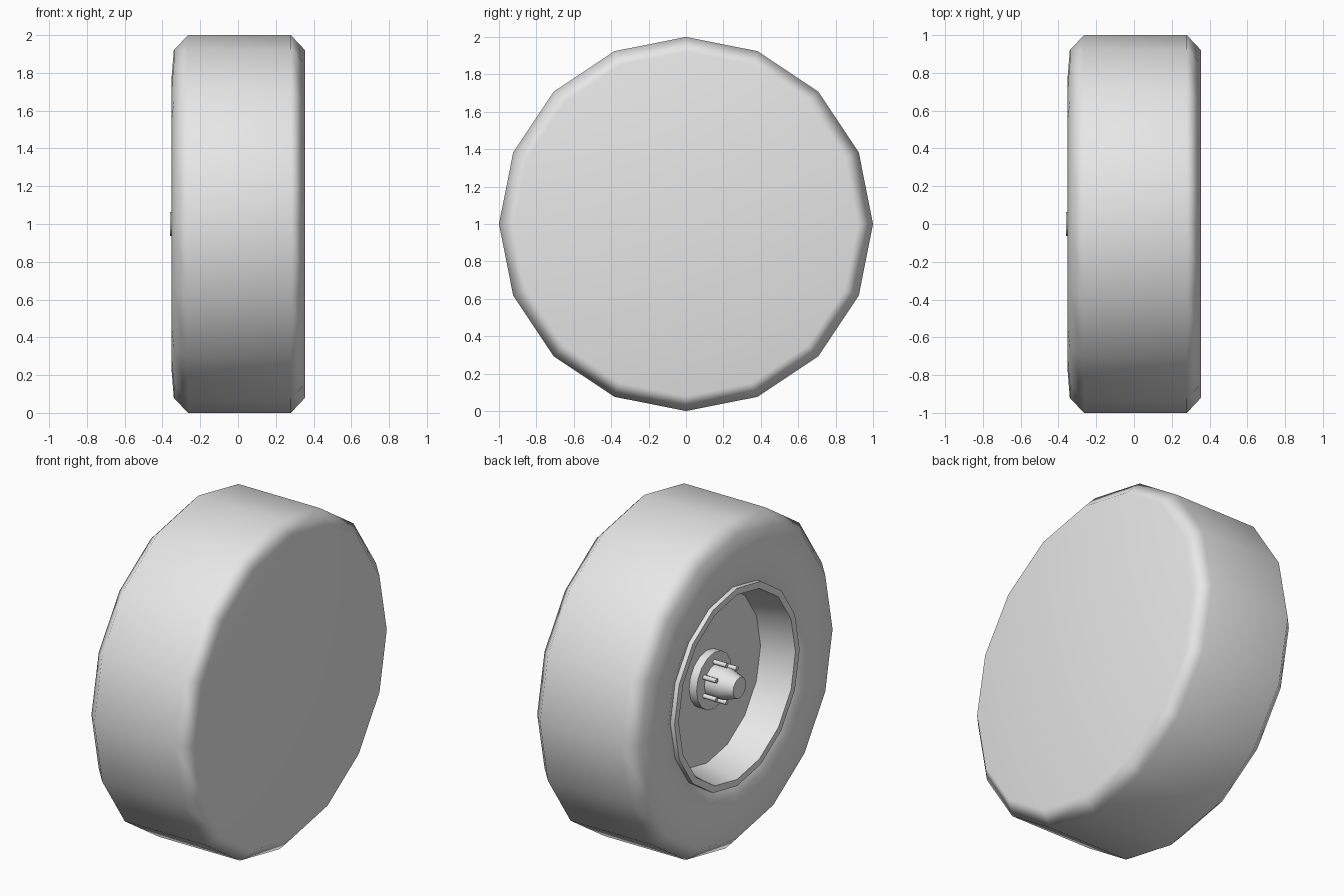
import bpy, bmesh
from math import sin, cos, pi, radians

old = bpy.data.objects.get("Cube")
if old:
    bpy.data.objects.remove(old, do_unlink=True)

grey = bpy.data.materials.new("light_grey")
grey.use_nodes = True
GREY = (0.8, 0.8, 0.8, 1)
grey.diffuse_color = GREY
grey.node_tree.nodes["Principled BSDF"].inputs["Base Color"].default_value = GREY


def lathe(name, profile, sides=16, centre=(0, 1), angle=30):
    """Spin (x, radius) points around an axis along x through centre (y, z)."""
    bm = bmesh.new()
    rings = []
    for x, r in profile:
        count = sides if r > 0 else 1
        rings.append([bm.verts.new((x, centre[0] + r * sin(2 * pi * i / sides),
                                    centre[1] + r * cos(2 * pi * i / sides)))
                      for i in range(count)])
    for a, b in zip(rings, rings[1:]):
        for i in range(sides):
            j = (i + 1) % sides
            loop = [a[i % len(a)], a[j % len(a)], b[j % len(b)], b[i % len(b)]]
            bm.faces.new(list(dict.fromkeys(loop)))
    bmesh.ops.recalc_face_normals(bm, faces=bm.faces)
    # Open shells: the first face of every profile looks towards +x or -x as drawn
    bm.faces.ensure_lookup_table()
    first = bm.faces[0]
    wanted = 1 if profile[0][0] > 0 else -1
    if first.normal.x * wanted < 0:
        bmesh.ops.reverse_faces(bm, faces=bm.faces)
    mesh = bpy.data.meshes.new(name)
    bm.to_mesh(mesh)
    bm.free()
    mesh.materials.append(grey)
    obj = bpy.data.objects.new(name, mesh)
    bpy.context.collection.objects.link(obj)
    bpy.ops.object.select_all(action="DESELECT")
    obj.select_set(True)
    bpy.context.view_layer.objects.active = obj
    bpy.ops.object.shade_smooth_by_angle(angle=radians(angle))
    return obj


# Tyre with a flat closed inner side and a gently bulging outer sidewall
tyre = lathe("tyre", [(0.355, 0), (0.355, 0.92), (0.28, 1), (-0.265, 1),
                      (-0.34, 0.92), (-0.352, 0.77), (-0.34, 0.66),
                      (-0.315, 0.6), (-0.29, 0.57)], angle=60)
soft = tyre.modifiers.new("soft_shoulders", "WEIGHTED_NORMAL")
soft.keep_sharp = True

# Dished rim: floor, sloping wall, lip and outer edge
lathe("rim", [(-0.14, 0), (-0.14, 0.515), (-0.343, 0.56),
              (-0.343, 0.6), (-0.3, 0.6)])

# Hub plate and tapered axle end
lathe("hub_plate", [(-0.19, 0), (-0.19, 0.17), (-0.14, 0.17)])
lathe("axle_end", [(-0.36, 0), (-0.36, 0.062), (-0.28, 0.09), (-0.19, 0.095)])

# Ring of wheel studs
STUDS = 6
for i in range(STUDS):
    t = 2 * pi * i / STUDS
    lathe(f"wheel_stud_{i + 1}", [(-0.275, 0), (-0.275, 0.014), (-0.19, 0.014)],
          sides=8, centre=(0.113 * sin(t), 1 + 0.113 * cos(t)), angle=50)
